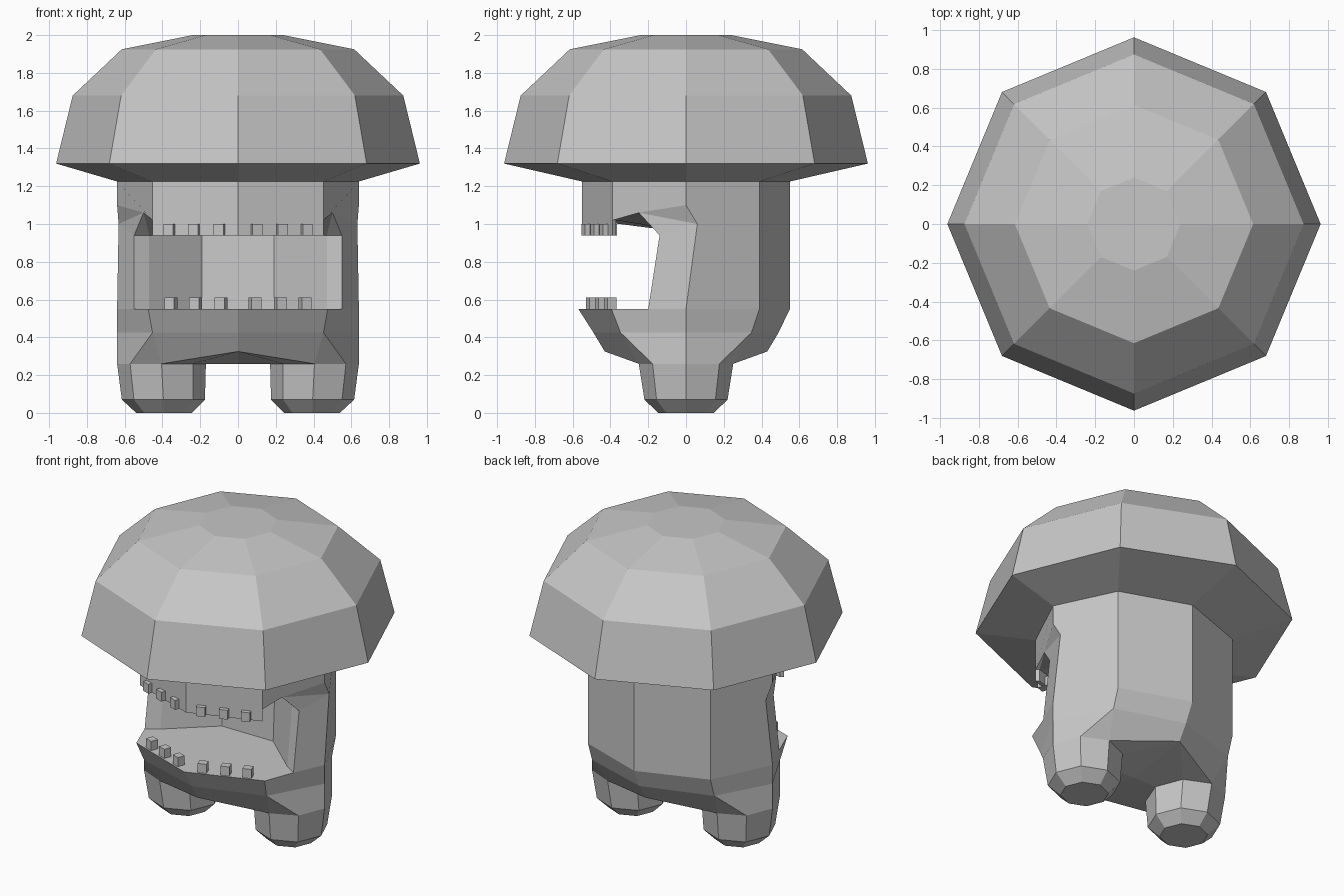
import bpy, bmesh, math
from mathutils import Matrix, Vector

if "Cube" in bpy.data.objects:
    bpy.data.objects.remove(bpy.data.objects["Cube"])

grey = bpy.data.materials.new("plain grey")
grey.diffuse_color = (0.57, 0.57, 0.57, 1)
grey.use_nodes = True
grey.node_tree.nodes["Principled BSDF"].inputs["Base Color"].default_value = grey.diffuse_color


def finish(name, bm, mirror=False):
    bmesh.ops.recalc_face_normals(bm, faces=bm.faces)
    mesh = bpy.data.meshes.new(name)
    bm.to_mesh(mesh)
    bm.free()
    mesh.materials.append(grey)
    ob = bpy.data.objects.new(name, mesh)
    bpy.context.collection.objects.link(ob)
    if mirror:
        mod = ob.modifiers.new("mirror", 'MIRROR')
        mod.merge_threshold = 0.0005
    return ob


def octagon(cx, rx, ry, z):
    """Eight points, starting at the front and turning towards +x."""
    return [(cx + rx * math.sin(i * math.pi / 4), -ry * math.cos(i * math.pi / 4), z)
            for i in range(8)]


def loft(name, rings, mirror=False):
    """Flat-sided octagonal shell, closed at the last ring only."""
    bm = bmesh.new()
    loops = [[bm.verts.new(p) for p in r] for r in rings]
    for a, b in zip(loops, loops[1:]):
        for i in range(8):
            j = (i + 1) % 8
            bm.faces.new((a[i], a[j], b[j], b[i]))
    bm.faces.new(loops[-1])
    return finish(name, bm, mirror)


# Cap: flared octagonal dome
loft("cap", [octagon(0, 0.64, 0.55, 1.225)] +
     [octagon(0, r, r, z) for r, z in
      ((0.963, 1.32), (0.875, 1.68), (0.615, 1.925), (0.24, 2.0))])

# Stubby legs
loft("legs", [octagon(0.405, 0.235, 0.25, 0.26),
              octagon(0.395, 0.22, 0.22, 0.07),
              octagon(0.392, 0.147, 0.147, 0.0)], mirror=True)

# Body: right half, points grouped by part
P = {}


def add(prefix, pts):
    for i, p in enumerate(pts):
        P[prefix + str(i)] = p


add("T", octagon(0, 0.64, 0.55, 1.225)[:5])       # rim under the cap
add("G", octagon(0.405, 0.235, 0.25, 0.26))       # top of leg
add("P", octagon(0, 0.64, 0.55, 0.55)[:5])        # waist
add("Q", octagon(0, 0.64, 0.49, 0.425)[:5])       # lower bulge
add("U", [(0, -0.43, 0.325), (0, 0, 0.26), (0, 0.43, 0.325)])   # underside
add("S", [(0.64, 0, 1.1), (0.632, 0.06, 1.0)])    # cheek crease
add("L", [(0, -0.57, 0.55), (0.475, -0.395, 0.55)])             # lower lip
add("M", [(0.55, -0.2, 0.55), (0.55, -0.14, 0.94),
          (0.5, -0.25, 1.06), (0.453, -0.389, 1.02)])           # mouth corner
add("E", [(0, -0.55, 0.94), (0.453, -0.389, 0.94),
          (0, -0.51, 0.94), (0.435, -0.37, 0.94),
          (0, -0.51, 1.02), (0.435, -0.37, 1.02)])              # upper lip
add("K", [(0, 0.1, 0.55), (0.19, 0.1, 0.55), (0.47, -0.15, 0.55)])   # throat floor
add("J", [(0, 0.12, 0.94), (0.19, 0.12, 0.94), (0.47, -0.1, 0.94)])  # throat top

faces = [
    # front and cheeks
    "T0 T1 M3 E1 E0", "T1 T2 S0 M2 M3", "S0 S1 M2", "S1 M1 M2", "S1 P2 M0 M1",
    "P2 Q2 Q1 L1 M0", "L0 L1 Q1 Q0",
    # back
    "T2 T3 P3 P2 S1 S0", "T3 T4 P4 P3", "P2 P3 Q3 Q2", "P3 P4 Q4 Q3",
    # hips and underside
    "Q0 Q1 G0 U0", "Q1 G1 G0", "Q1 Q2 G2 G1", "Q2 Q3 G3 G2", "Q3 G4 G3",
    "Q3 Q4 U2 G4", "U0 G0 G7", "U0 G7 G6 U1", "U1 G6 G5 U2", "U2 G5 G4",
    # mouth floor, walls and roof
    "L0 L1 M0 K2 K1 K0", "M0 M1 J2 K2", "K2 J2 J1 K1", "K1 J1 J0 K0",
    "J2 M1 M2", "J1 J2 M2 E5", "J0 J1 E5 E4", "M2 M3 E5",
    # upper lip thickness
    "E0 E1 E3 E2", "E2 E3 E5 E4", "E1 M3 E5 E3",
]
bm = bmesh.new()
verts = {k: bm.verts.new(p) for k, p in P.items()}
for f in faces:
    bm.faces.new([verts[k] for k in f.split()])
bmesh.ops.delete(bm, geom=[v for v in bm.verts if not v.link_faces], context='VERTS')
finish("body", bm, mirror=True)


# Teeth: small blocks set along each lip
def teeth(name, z, depth, shift):
    bm = bmesh.new()
    for x in (0.09, 0.225, 0.355):
        y = -0.55 + 0.363 * x + shift
        bmesh.ops.create_cube(bm, size=1, matrix=(
            Matrix.Translation(Vector((x, y, z))) @
            Matrix.Rotation(math.radians(20), 4, 'Z') @
            Matrix.Diagonal((0.055, depth, 0.062, 1))))
    finish(name, bm, mirror=True)


teeth("upper_teeth", 0.969, 0.08, 0.01)
teeth("lower_teeth", 0.58, 0.05, 0.02)
